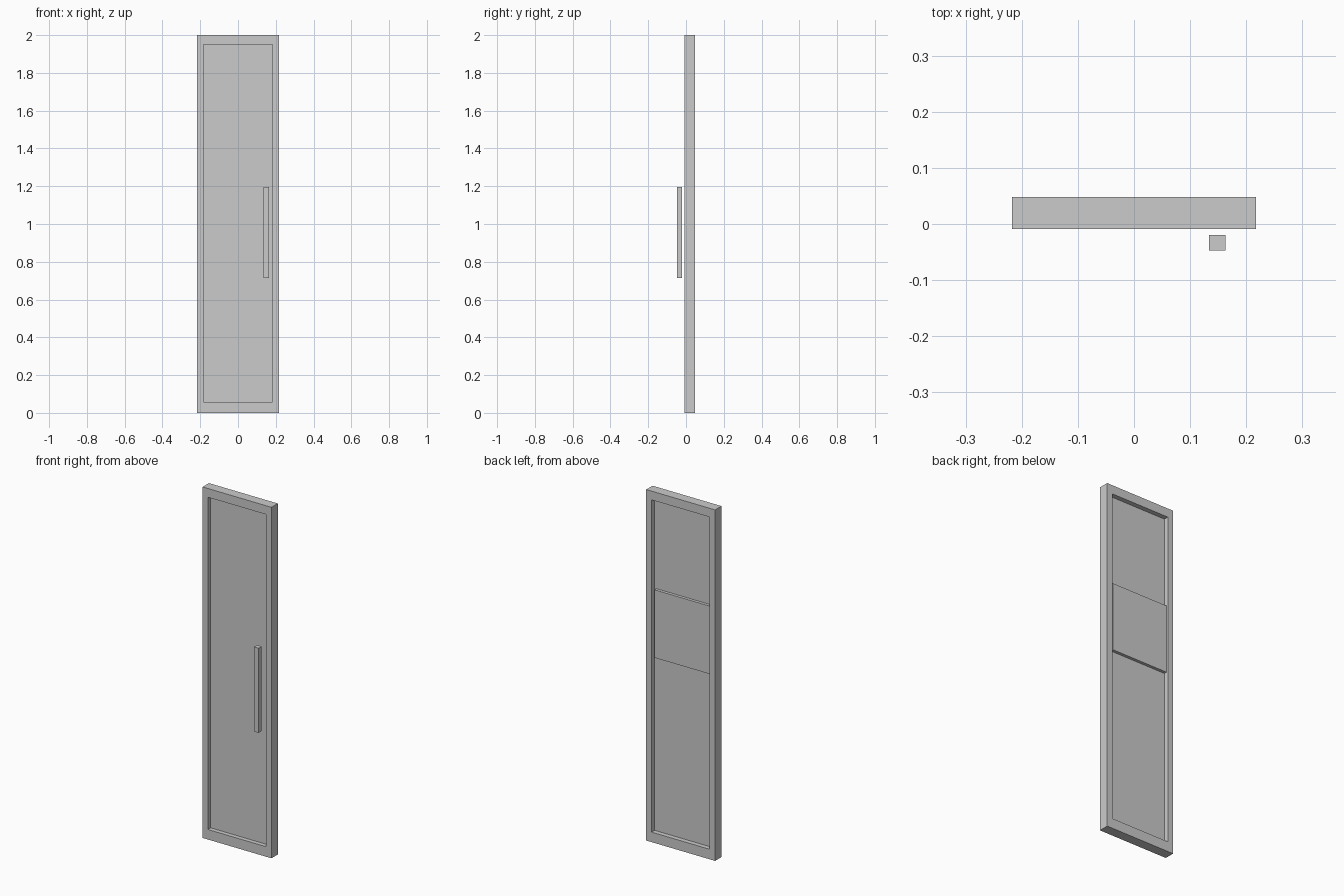
import bpy

if "Cube" in bpy.data.objects:
    bpy.data.objects.remove(bpy.data.objects["Cube"])

grey = bpy.data.materials.new("plain grey")
grey.diffuse_color = (0.6, 0.6, 0.6, 1)
grey.use_nodes = True
grey.node_tree.nodes["Principled BSDF"].inputs["Base Color"].default_value = grey.diffuse_color


def box(name, x, y, z):
    """Box spanning the given (min, max) ranges."""
    bpy.ops.mesh.primitive_cube_add(size=1, location=[(a + b) / 2 for a, b in (x, y, z)])
    ob = bpy.context.object
    ob.name = name
    ob.scale = [b - a for a, b in (x, y, z)]
    bpy.ops.object.transform_apply(location=False, rotation=False, scale=True)
    ob.data.materials.append(grey)
    return ob


W, IN = 0.217, 0.183            # outer and inner half widths
BOTTOM, TOP = 0.057, 1.95       # opening height range
DEPTH = (-0.009, 0.048)
PANEL = (0.016, 0.021)

# Door frame with a rectangular opening
frame = box("door_frame", (-W, W), DEPTH, (0, 2))
cutter = box("opening_cutter", (-IN, IN), (-0.1, 0.1), (BOTTOM, TOP))
cut = frame.modifiers.new("opening", 'BOOLEAN')
cut.object = cutter
cut.solver = 'EXACT'
bpy.context.view_layer.objects.active = frame
bpy.ops.object.modifier_apply(modifier=cut.name)
bpy.data.objects.remove(cutter)

# Thin recessed panel filling the opening
box("door_panel", (-IN, IN), PANEL, (BOTTOM, TOP))

# Raised band across the back of the panel
box("back_band", (-IN, 0.171), (PANEL[1], 0.038), (1.05, 1.437))

# Square pull bar in front of the door
box("handle", (0.134, 0.163), (-0.047, -0.02), (0.715, 1.197))
